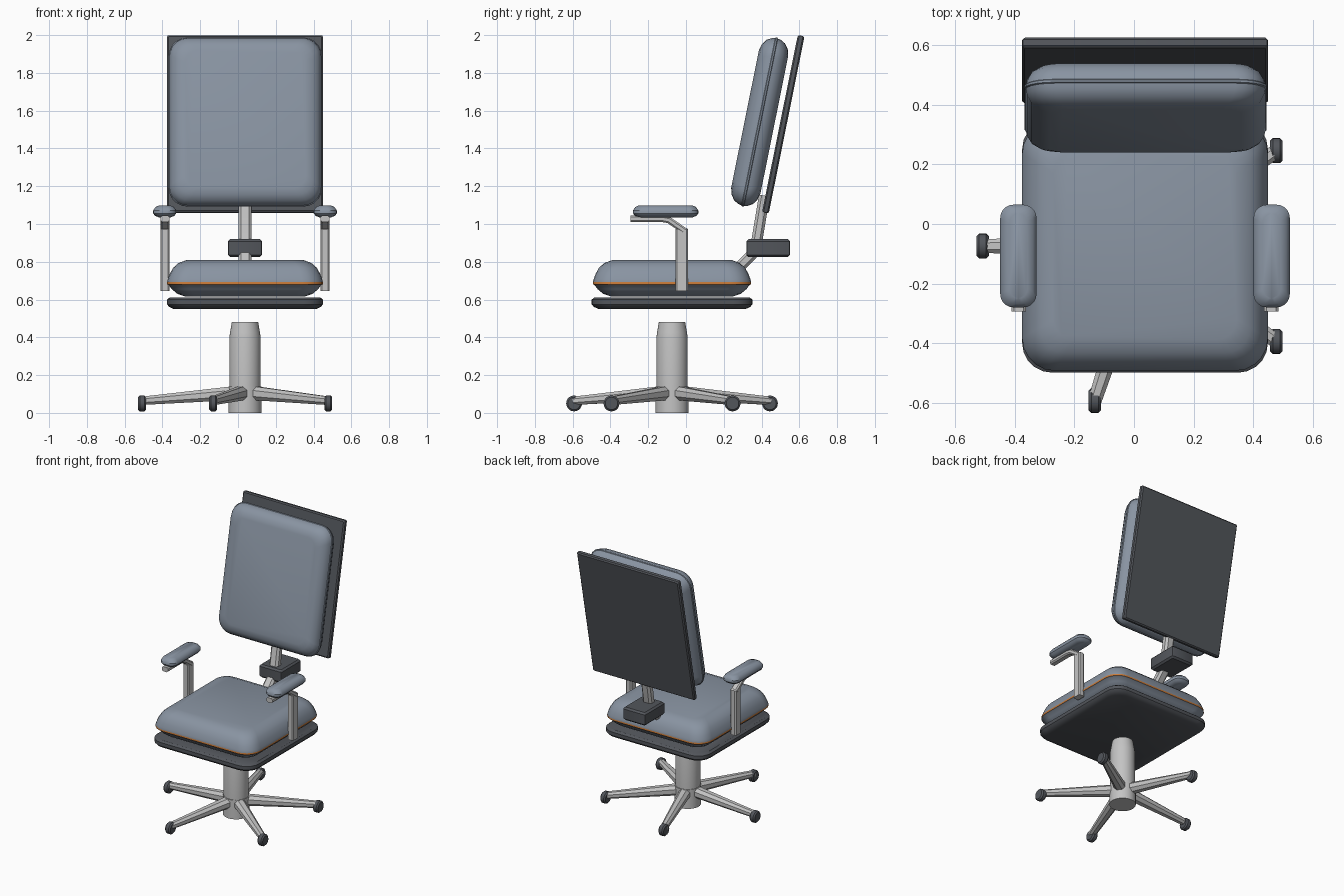
import bpy, bmesh, math
from mathutils import Vector, Matrix

if "Cube" in bpy.data.objects:
    bpy.data.objects.remove(bpy.data.objects["Cube"])

CX, CY = 0.037, -0.074        # chair axis
TILT = math.radians(11.4)     # backrest lean


def material(name, rgb):
    m = bpy.data.materials.new(name)
    m.use_nodes = True
    m.diffuse_color = (*rgb, 1)
    m.node_tree.nodes["Principled BSDF"].inputs["Base Color"].default_value = (*rgb, 1)
    return m


FABRIC = material("blue grey fabric", (0.25, 0.295, 0.36))
PLASTIC = material("dark grey plastic", (0.085, 0.092, 0.105))
METAL = material("light grey metal", (0.55, 0.55, 0.55))
PIPING = material("orange piping", (0.6, 0.2, 0.04))


def loft(name, rings, mats, smooth=35, band=None):
    """Skin closed rings in order; band is the index of the strip given the second colour."""
    bm = bmesh.new()
    loops = [[bm.verts.new(p) for p in ring] for ring in rings]
    n = len(loops[0])
    for k, (a, b) in enumerate(zip(loops, loops[1:])):
        for i in range(n):
            j = (i + 1) % n
            f = bm.faces.new((a[i], a[j], b[j], b[i]))
            f.material_index = 1 if k == band else 0
    bm.faces.new(loops[0])
    bm.faces.new(loops[-1])
    bmesh.ops.recalc_face_normals(bm, faces=bm.faces)
    mesh = bpy.data.meshes.new(name)
    bm.to_mesh(mesh)
    bm.free()
    for m in mats:
        mesh.materials.append(m)
    obj = bpy.data.objects.new(name, mesh)
    bpy.context.collection.objects.link(obj)
    bpy.ops.object.select_all(action='DESELECT')
    obj.select_set(True)
    bpy.context.view_layer.objects.active = obj
    bpy.ops.object.shade_smooth_by_angle(angle=math.radians(smooth))
    return obj


def rounded_rect(w, d, r, z, steps=5):
    pts = []
    for q, (sx, sy) in enumerate(((1, 1), (-1, 1), (-1, -1), (1, -1))):
        for s in range(steps + 1):
            a = math.pi / 2 * (q + s / steps)
            pts.append(Vector((sx * (w / 2 - r) + r * math.cos(a),
                               sy * (d / 2 - r) + r * math.sin(a), z)))
    return pts


def slab(name, w, d, r, profile, mats, at=(0, 0, 0), rot=0, steps=5, **kw):
    """Rounded block whose outline is inset along a list of (inset, height)."""
    rings = [rounded_rect(w - 2 * i, d - 2 * i, max(r - i * 0.4, 0.003), z, steps)
             for i, z in profile]
    obj = loft(name, rings, mats, **kw)
    obj.data.transform(Matrix.Translation(at) @ Matrix.Rotation(rot, 4, 'X'))
    return obj


def turned(name, profile, mat, at, axis='Z', segs=24):
    """Solid of revolution from (radius, height) pairs."""
    rings = [[Vector((r * math.cos(math.tau * i / segs), r * math.sin(math.tau * i / segs), z))
              for i in range(segs)] for r, z in profile]
    obj = loft(name, rings, [mat])
    turn = Matrix.Rotation(math.pi / 2, 4, 'Y') if axis == 'X' else Matrix()
    obj.data.transform(Matrix.Translation(at) @ turn)
    return obj


def bar(name, path, sizes, side, mat, chamfer=0.25):
    """Chamfered rectangular bar swept along a path; sizes are (width, thickness)."""
    pts = [Vector(p) for p in path]
    side = Vector(side)
    rings = []
    for k, p in enumerate(pts):
        tangent = (pts[min(k + 1, len(pts) - 1)] - pts[max(k - 1, 0)]).normalized()
        up = side.cross(tangent)
        w, h = sizes[min(k, len(sizes) - 1)]
        c = chamfer * min(w, h)
        ring = []
        for sx, sy in ((1, 1), (-1, 1), (-1, -1), (1, -1)):
            pair = [(sx * w / 2, sy * (h / 2 - c)), (sx * (w / 2 - c), sy * h / 2)]
            ring += pair if sx * sy > 0 else pair[::-1]
        rings.append([p + side * x + up * y for x, y in ring])
    return loft(name, rings, [mat], smooth=20)


# Pedestal
turned("hub", [(0.088, 0), (0.088, 0.14)], METAL, (CX, CY, 0), segs=32)
turned("column", [(0.083, 0.14), (0.083, 0.4), (0.079, 0.425), (0.07, 0.48)],
       METAL, (CX, CY, 0), segs=32)

# Five legs with wheels
for i in range(5):
    a = math.radians(36 + 72 * i)
    out = Vector((math.cos(a), math.sin(a), 0))
    hub = Vector((CX, CY, 0))
    tip = hub + out * 0.545
    bar(f"leg_{i + 1}", [hub + out * 0.04 + Vector((0, 0, 0.106)), tip + Vector((0, 0, 0.064))],
        [(0.078, 0.075), (0.046, 0.044)], (-out.y, out.x, 0), METAL, 0.28)
    turned(f"wheel_{i + 1}", [(0.033, -0.021), (0.042, -0.012), (0.042, 0.012), (0.033, 0.021)],
           PLASTIC, (tip.x, tip.y, 0.05), 'X', 20)

# Seat
slab("seat_plate", 0.825, 0.85, 0.1,
     [(0.035, 0.55), (0.01, 0.562), (0, 0.575), (0, 0.6), (0.015, 0.612)],
     [PLASTIC], (CX, CY, 0))
slab("seat_cushion", 0.825, 0.838, 0.11,
     [(0.1, 0.615), (0.055, 0.63), (0.025, 0.655), (0.008, 0.678), (0, 0.681), (0, 0.693),
      (0.004, 0.708), (0.014, 0.735), (0.032, 0.768), (0.06, 0.793), (0.105, 0.81)],
     [FABRIC, PIPING], (CX, CY, 0), band=4)

# Back support: bent post passing through the adjuster box
bar("back_post", [(CX, 0.24, 0.73), (CX, 0.35, 0.84), (CX, 0.375, 0.91), (CX, 0.415, 1.15)],
    [(0.07, 0.058)], (1, 0, 0), METAL)
slab("adjuster_box", 0.182, 0.232, 0.012,
     [(0.012, 0.825), (0, 0.837), (0, 0.908), (0.012, 0.92)], [PLASTIC],
     (CX, 0.435, 0), steps=2)

# Backrest: local height runs up the lean, local thickness faces forward
upright = math.pi / 2 - TILT
slab("back_panel", 0.825, 0.957, 0.008,
     [(0.008, -0.018), (0, -0.01), (0, 0.01), (0.008, 0.018)], [PLASTIC],
     (CX, 0.515, 1.528), upright, steps=2)
half = [(0.085, 0.079), (0.05, 0.07), (0.022, 0.05), (0.008, 0.025), (0.004, 0.007), (0, 0.004)]
slab("back_cushion", 0.812, 0.912, 0.1,
     [(i, -t) for i, t in half] + [(i, t) for i, t in reversed(half)],
     [FABRIC], (CX + 0.002, 0.39, 1.54), upright)

# Armrests
for label, s in (("left", 1), ("right", -1)):
    x = CX + s * 0.4235
    slab(f"{label}_arm_post", 0.046, 0.065, 0.008, [(0, 0.645), (0, 0.972), (0.008, 0.98)],
         [METAL], (x, -0.0225, 0), steps=1, smooth=20)
    bar(f"{label}_arm_bracket",
        [(x, -0.01, 0.965), (x, -0.09, 1.02), (x, -0.13, 1.028), (x, -0.294, 1.028)],
        [(0.048, 0.034)], (1, 0, 0), METAL)
    slab(f"{label}_arm_pad", 0.122, 0.345, 0.045,
         [(0.03, 1.035), (0.01, 1.043), (0, 1.056), (0, 1.072), (0.012, 1.09), (0.03, 1.098)],
         [FABRIC], (CX + s * 0.425, -0.1075, 0))
